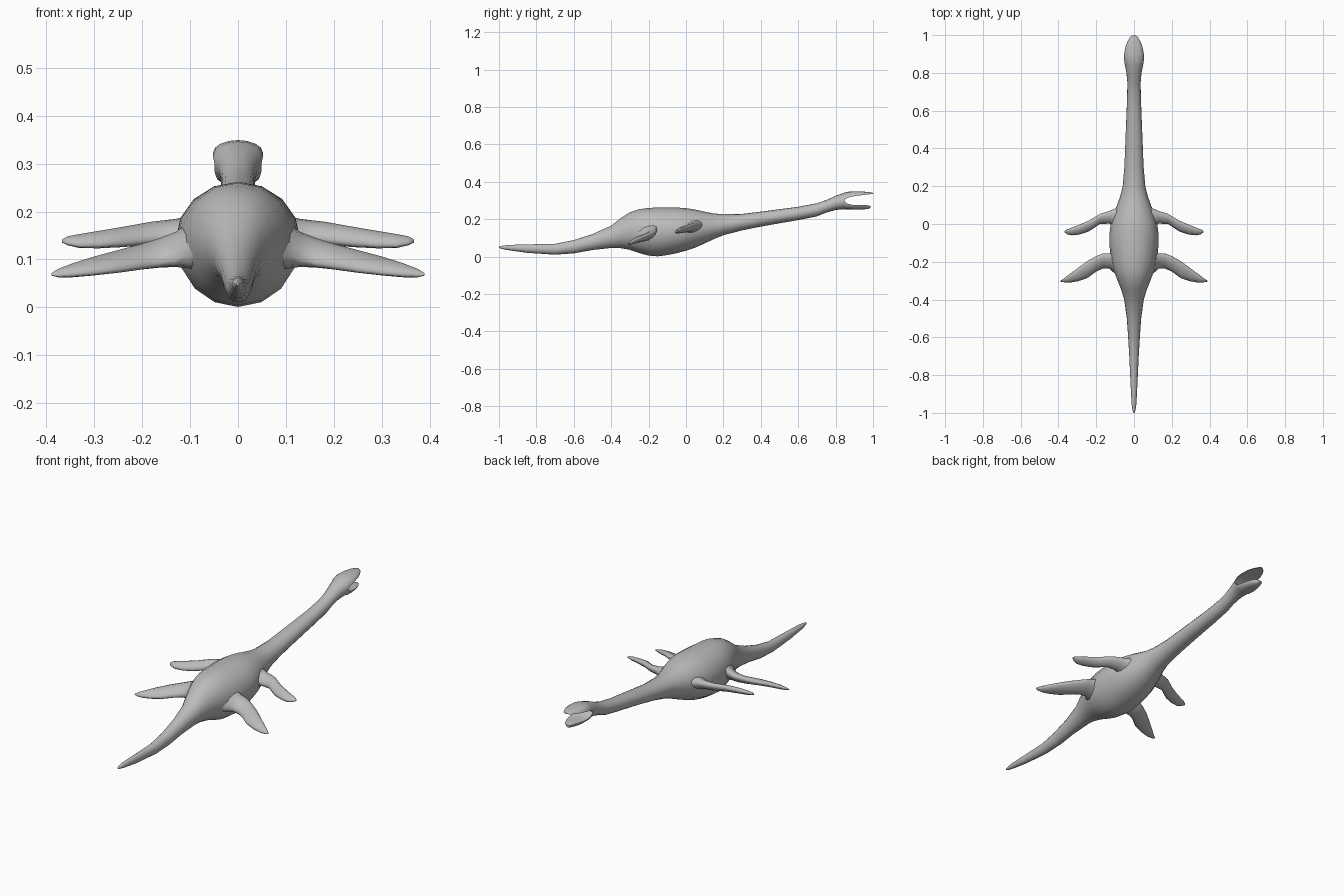
import bpy, bmesh, math

grey = bpy.data.materials.new("plain grey")
grey.diffuse_color = (0.5, 0.5, 0.5, 1)
SIDES = 16


def add_loft(bm, rings, cap_start=True, cap_end=True):
    """Skin a list of equally sized closed rings of points."""
    rows = [[bm.verts.new(p) for p in ring] for ring in rings]
    n = len(rows[0])
    for a, b in zip(rows, rows[1:]):
        for i in range(n):
            bm.faces.new((a[i], a[(i + 1) % n], b[(i + 1) % n], b[i]))
    if cap_start:
        bm.faces.new(rows[0][::-1])
    if cap_end:
        bm.faces.new(rows[-1])


def finish(bm, name, angle):
    bmesh.ops.remove_doubles(bm, verts=bm.verts, dist=0.0002)
    bmesh.ops.recalc_face_normals(bm, faces=bm.faces)
    mesh = bpy.data.meshes.new(name)
    bm.to_mesh(mesh)
    bm.free()
    mesh.materials.append(grey)
    obj = bpy.data.objects.new(name, mesh)
    bpy.context.collection.objects.link(obj)
    bpy.ops.object.select_all(action='DESELECT')
    obj.select_set(True)
    bpy.context.view_layer.objects.active = obj
    bpy.ops.object.shade_smooth_by_angle(angle=math.radians(angle))
    return obj


def body_ring(y, top, bottom, width, mid=None):
    mid = (top + bottom) / 2 if mid is None else mid
    pts = []
    for i in range(SIDES):
        a = 2 * math.pi * i / SIDES
        s = math.sin(a)
        pts.append((width * math.cos(a), y, mid + s * (top - mid if s > 0 else mid - bottom)))
    return pts


def jaw_ring(y, outer, inner, width):
    """Rounded outside, flat inside facing the mouth."""
    half = SIDES // 2
    angles = [math.pi * i / half for i in range(half + 1)]
    arc = [(width * math.cos(a), y, inner + (outer - inner) * math.sin(a)) for a in angles]
    flat = [(width * math.cos(a), y, inner) for a in angles[-2:0:-1]]
    return arc + flat


# Tail, trunk and neck: y, top, bottom, half width
trunk = [
    (-1.0, .052, .046, .003), (-.985, .057, .041, .008), (-.95, .062, .034, .013),
    (-.85, .065, .02, .018), (-.7, .068, .01, .025), (-.6, .088, .017, .031),
    (-.5, .12, .035, .038), (-.4, .165, .046, .052), (-.35, .205, .045, .067),
    (-.3, .237, .036, .087), (-.25, .253, .019, .106), (-.2, .26, .005, .12),
    (-.15, .262, .001, .127), (-.1, .262, .008, .13), (-.05, .262, .018, .13),
    (0, .259, .031, .123), (.05, .251, .048, .109), (.1, .24, .07, .09),
    (.15, .23, .094, .072), (.2, .226, .114, .06), (.3, .228, .14, .051),
    (.4, .24, .16, .047), (.5, .253, .178, .043), (.6, .266, .195, .039),
    (.7, .285, .215, .036), (.75, .302, .235, .035), (.8, .325, .249, .04),
]
MOUTH_Y, MOUTH_Z = .845, .3
bm = bmesh.new()
add_loft(bm, [body_ring(*r) for r in trunk] + [body_ring(MOUTH_Y, .341, .253, .049, MOUTH_Z)],
         cap_end=False)

# Open jaws, sharing the mouth corner with the head: y, outer z, inner z, half width
upper = [(MOUTH_Y, .341, MOUTH_Z, .049), (.865, .346, .315, .052), (.9, .349, .323, .052),
         (.94, .348, .328, .045), (.97, .345, .332, .033), (.99, .343, .334, .02), (1.0, .34, .336, .007)]
lower = [(MOUTH_Y, .253, MOUTH_Z, .049), (.86, .252, .284, .049), (.885, .252, .277, .047),
         (.92, .252, .275, .042), (.95, .252, .275, .034), (.975, .255, .274, .022), (.986, .259, .27, .008)]
for jaw in (upper, lower):
    add_loft(bm, [jaw_ring(*r) for r in jaw], cap_start=False)
finish(bm, "body", 50)

# Flippers: x, leading y, trailing y, leading z, trailing z, thickness
front = [(.07, .10, -.035, .165, .145, .09), (.105, .08, -.015, .17, .145, .062),
         (.13, .069, .002, .17, .145, .048), (.18, .054, 0, .168, .142, .04),
         (.24, .018, -.04, .159, .135, .035), (.29, -.004, -.056, .152, .131, .03),
         (.33, -.02, -.06, .147, .13, .024), (.355, -.029, -.054, .144, .134, .016),
         (.367, -.036, -.044, .14, .137, .006)]
rear = [(.07, -.12, -.285, .155, .12, .12), (.105, -.145, -.26, .149, .108, .085),
        (.13, -.157, -.236, .142, .1, .06), (.165, -.156, -.236, .134, .093, .047),
        (.2, -.17, -.252, .125, .087, .04), (.25, -.198, -.288, .113, .079, .035),
        (.3, -.235, -.304, .1, .073, .03), (.345, -.268, -.311, .086, .069, .024),
        (.375, -.291, -.308, .076, .067, .015), (.389, -.3, -.305, .07, .068, .005)]


def flipper_ring(side, x, y0, y1, z0, z1, thick, n=12):
    pts = []
    for i in range(n):
        c, s = math.cos(2 * math.pi * i / n), math.sin(2 * math.pi * i / n)
        pts.append((side * x, (y0 + y1) / 2 + c * (y0 - y1) / 2,
                    (z0 + z1) / 2 + c * (z0 - z1) / 2 + s * thick / 2))
    return pts


for label, sections in (("front", front), ("rear", rear)):
    for side, word in ((1, "right"), (-1, "left")):
        bm = bmesh.new()
        add_loft(bm, [flipper_ring(side, *s) for s in sections])
        finish(bm, f"{label}_flipper_{word}", 60)
